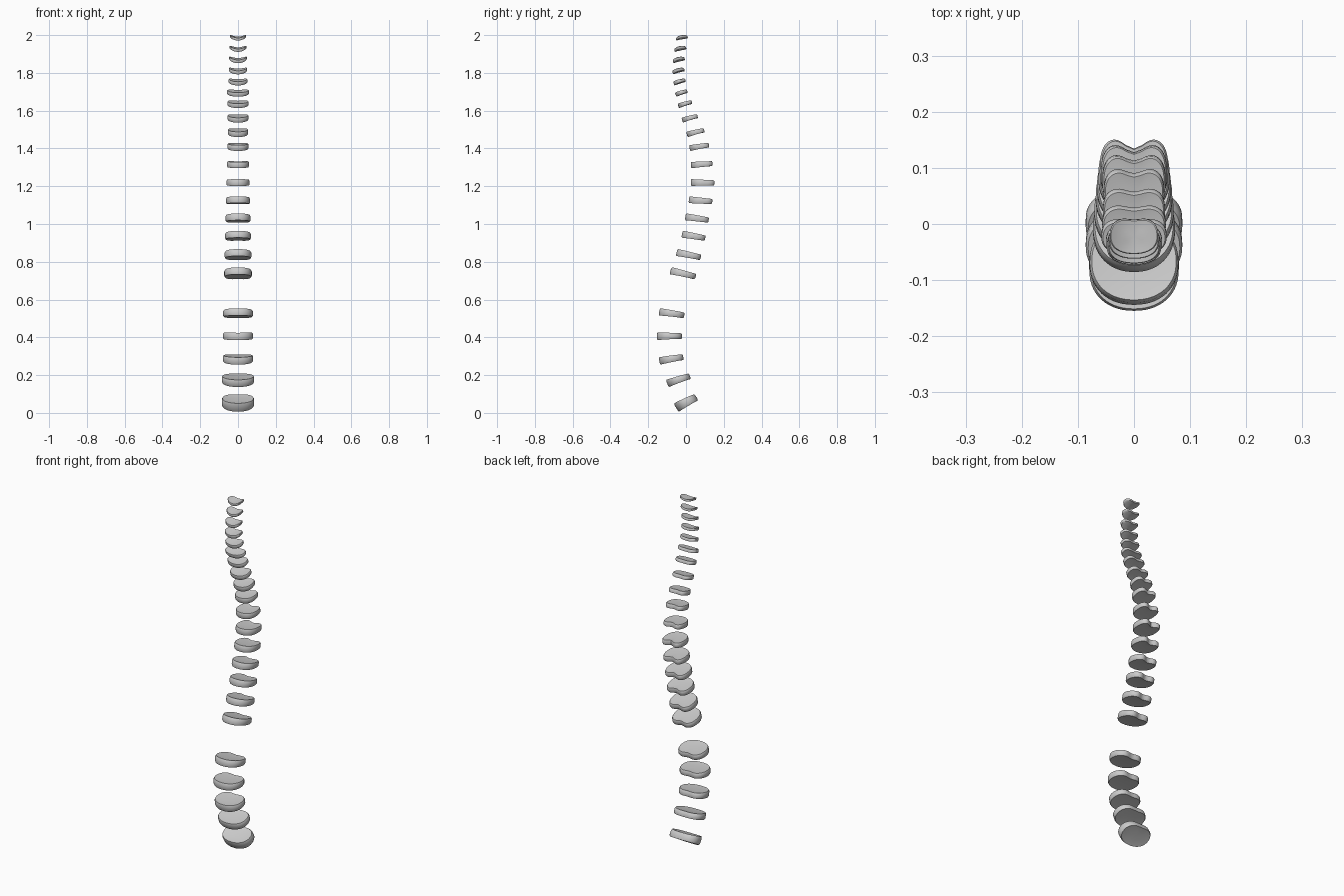
import bpy, bmesh, math
from mathutils import Matrix

if "Cube" in bpy.data.objects:
    bpy.data.objects.remove(bpy.data.objects["Cube"])

SEG = 56

# Side-view sway of the spine: disc centre y from the lowest disc to the top one
SWAY = [0, -.04, -.078, -.088, -.076, -.016, .014, .04, .058, .077, .088,
        .083, .07, .05, .02, -.005, -.024, -.034, -.04, -.038, -.03, -.022]

# Other properties change along the spine: {disc index: value}, linear between
HEIGHT = {0: .0525, 1: .1725, 2: .2825, 4: .5275, 5: .739, 7: .9375, 12: 1.408, 15: 1.634, 21: 1.986}
TILT = {0: 29, 4: -9, 5: -15, 8: -9, 10: -1, 13: 15, 16: 18, 21: 9}
DEPTH = {0: .125, 5: .139, 7: .127, 10: .125, 16: .066, 21: .063}
HALF_WIDTH = {1: .086, 2: .08, 4: .079, 5: .073, 13: .054, 16: .058, 17: .05, 21: .043}
THICK = {0: .044, 1: .035, 10: .031, 15: .021, 21: .012}
LIFT = {3: .002, 10: 0, 16: .004, 19: .012}
NOTCH = {0: .03, 3: .1, 10: .18, 17: .07}
SQUARE = {4: .85, 10: .65, 21: .72}


def along(keys, i):
    """Linear interpolation between keyed disc indices."""
    ks = sorted(keys)
    if i <= ks[0]:
        return keys[ks[0]]
    for a, b in zip(ks, ks[1:]):
        if i <= b:
            return keys[a] + (keys[b] - keys[a]) * (i - a) / (b - a)
    return keys[ks[-1]]


def outline(hw, depth, notch, square):
    """Kidney outline: round front (-y), squarer back with a central notch."""
    pts = []
    for i in range(SEG):
        a = 2 * math.pi * i / SEG
        c, s = math.cos(a), math.sin(a)
        p = square if s > 0 else .92
        x = hw * math.copysign(abs(c) ** p, c)
        y = depth / 2 * math.copysign(abs(s) ** p, s)
        if s > 0:
            y -= notch * depth * math.exp(-(x / (.42 * hw)) ** 2)
        pts.append((x, y))
    return pts


def make_disc(name, i):
    r = math.radians(along(TILT, i))
    t, hw, lift = along(THICK, i), along(HALF_WIDTH, i), along(LIFT, i)
    span = along(DEPTH, i)
    depth = (span - t * abs(math.sin(r))) / math.cos(r)
    pts = outline(hw, depth, along(NOTCH, i), along(SQUARE, i))
    bm = bmesh.new()

    # rings from the top centre over the rim, mirrored to the bottom centre
    upper = [(.4, .43), (.75, .46), (.95, .5), (1, .3)]
    rings = upper + [(s, -h) for s, h in reversed(upper)]
    loops = [[bm.verts.new((x * s, y * s, h * t * (1 - .3 * y * s / depth)
                            + lift * (x * s / hw) ** 2)) for x, y in pts]
             for s, h in rings]
    for a, b in zip(loops, loops[1:]):
        for k in range(SEG):
            j = (k + 1) % SEG
            bm.faces.new((a[k], b[k], b[j], a[j]))
    for loop, h in ((loops[0], .42), (loops[-1], -.42)):
        tip = bm.verts.new((0, 0, h * t))
        for k in range(SEG):
            bm.faces.new((loop[k], loop[(k + 1) % SEG], tip))
    bmesh.ops.recalc_face_normals(bm, faces=bm.faces)

    # tilt, then centre on the spine curve with the right front-back span
    bmesh.ops.transform(bm, matrix=Matrix.Rotation(r, 4, 'X'), verts=bm.verts)
    ys = [v.co.y for v in bm.verts]
    zs = [v.co.z for v in bm.verts]
    mid_y, mid_z = (min(ys) + max(ys)) / 2, (min(zs) + max(zs)) / 2
    ky = span / (max(ys) - min(ys))
    for v in bm.verts:
        v.co.y = SWAY[i] + (v.co.y - mid_y) * ky
        v.co.z = along(HEIGHT, i) + v.co.z - mid_z
    me = bpy.data.meshes.new(name)
    bm.to_mesh(me)
    bm.free()
    ob = bpy.data.objects.new(name, me)
    bpy.context.collection.objects.link(ob)
    return ob


# intervertebral discs from the bottom up
discs = []
for i in range(len(SWAY)):
    region = "lumbar" if i < 5 else "thoracic" if i < 16 else "cervical"
    discs.append(make_disc(f"{region}_disc_{i + 1}", i))

for ob in discs:
    ob.select_set(True)
bpy.context.view_layer.objects.active = discs[0]
bpy.ops.object.shade_smooth_by_angle(angle=math.radians(40))
